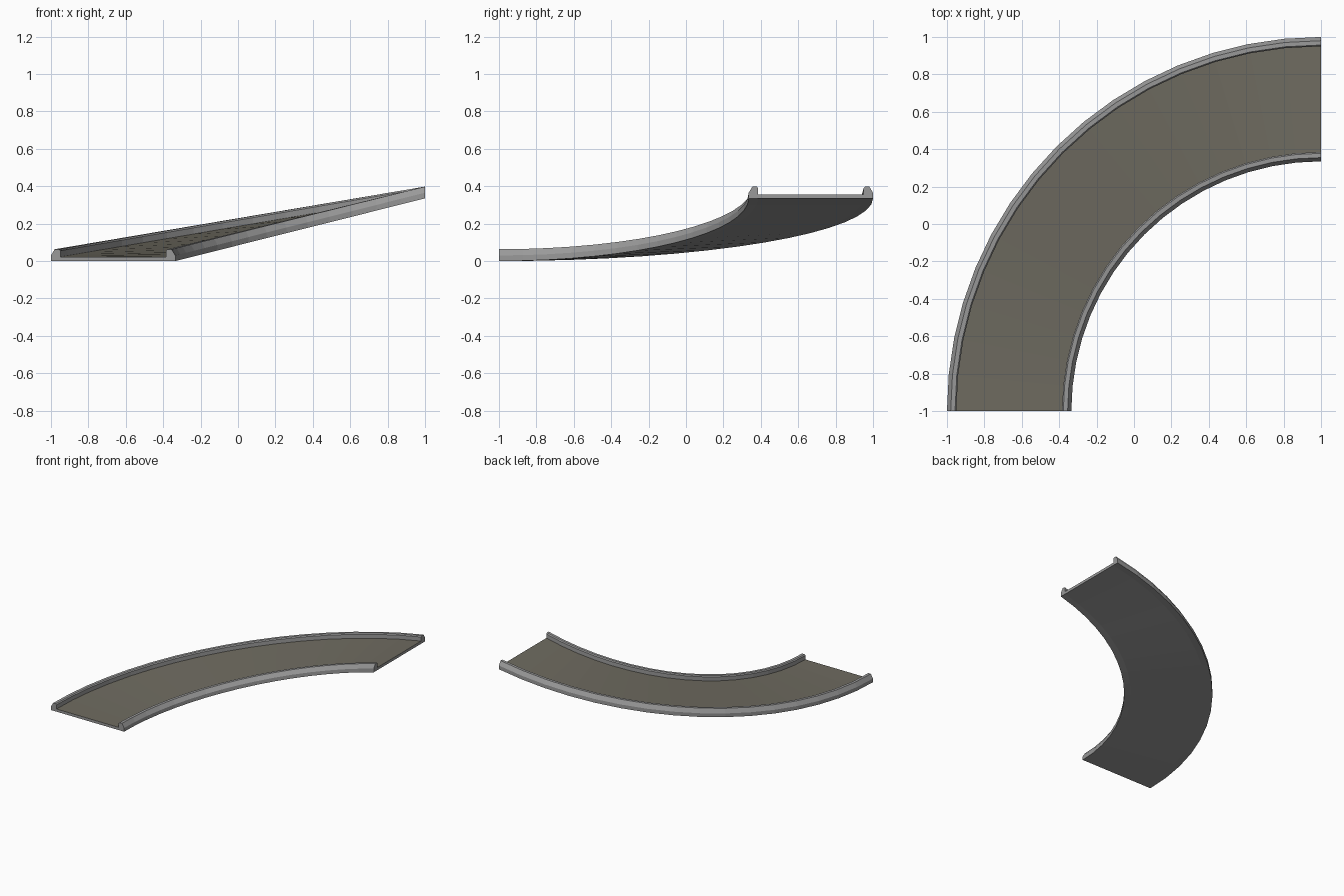
import bpy, math

if "Cube" in bpy.data.objects:
    bpy.data.objects.remove(bpy.data.objects["Cube"])

SEG = 16            # steps along the quarter turn
CX, CY = 1.0, -1.0  # centre of the turn
R_IN, R_OUT, RISE = 1.335, 2.0, 0.335


def mat(name, c):
    m = bpy.data.materials.new(name)
    m.diffuse_color = (*c, 1)
    m.use_nodes = True
    m.node_tree.nodes["Principled BSDF"].inputs["Base Color"].default_value = m.diffuse_color
    return m


concrete = mat("concrete grey", (0.32, 0.32, 0.32))
asphalt = mat("asphalt", (0.158, 0.148, 0.118))


def sweep(name, profile, material):
    """Sweep a closed (radius, height) profile around the rising quarter turn."""
    n = len(profile)
    verts, faces = [], []
    for i in range(SEG + 1):
        a = math.pi / 2 * i / SEG
        lift = RISE * (1 - math.cos(a))
        for r, z in profile:
            verts.append((CX - r * math.cos(a), CY + r * math.sin(a), z + lift))
    for i in range(SEG):
        for j in range(n):
            k = (j + 1) % n
            faces.append((i * n + j, i * n + k, (i + 1) * n + k, (i + 1) * n + j))
    faces.append(tuple(range(n))[::-1])
    faces.append(tuple(SEG * n + j for j in range(n)))
    me = bpy.data.meshes.new(name)
    me.from_pydata(verts, [], faces)
    me.materials.append(material)
    ob = bpy.data.objects.new(name, me)
    bpy.context.collection.objects.link(ob)
    return ob


# Kerb section: distance in from the road edge, height
KERB = [(0, 0), (0.05, 0), (0.05, 0.055), (0.043, 0.063), (0.02, 0.063), (0, 0.03)]
sweep("inner_kerb", [(R_IN + d, z) for d, z in KERB], concrete)
sweep("outer_kerb", [(R_OUT - d, z) for d, z in KERB][::-1], concrete)

# Structural slab with the road surface on top
a, b = R_IN + 0.05, R_OUT - 0.05
deck = sweep("road_deck", [(a, 0), (b, 0), (b, 0.022), (a, 0.022)], concrete)
deck.data.materials.append(asphalt)
for p in deck.data.polygons:
    if p.normal.z > 0.5:
        p.material_index = 1

# Make all face directions consistent
import bmesh
for ob in bpy.context.collection.objects:
    bm = bmesh.new()
    bm.from_mesh(ob.data)
    bmesh.ops.recalc_face_normals(bm, faces=bm.faces)
    bm.to_mesh(ob.data)
    bm.free()
for p in deck.data.polygons:
    p.material_index = 1 if p.normal.z > 0.5 else 0
